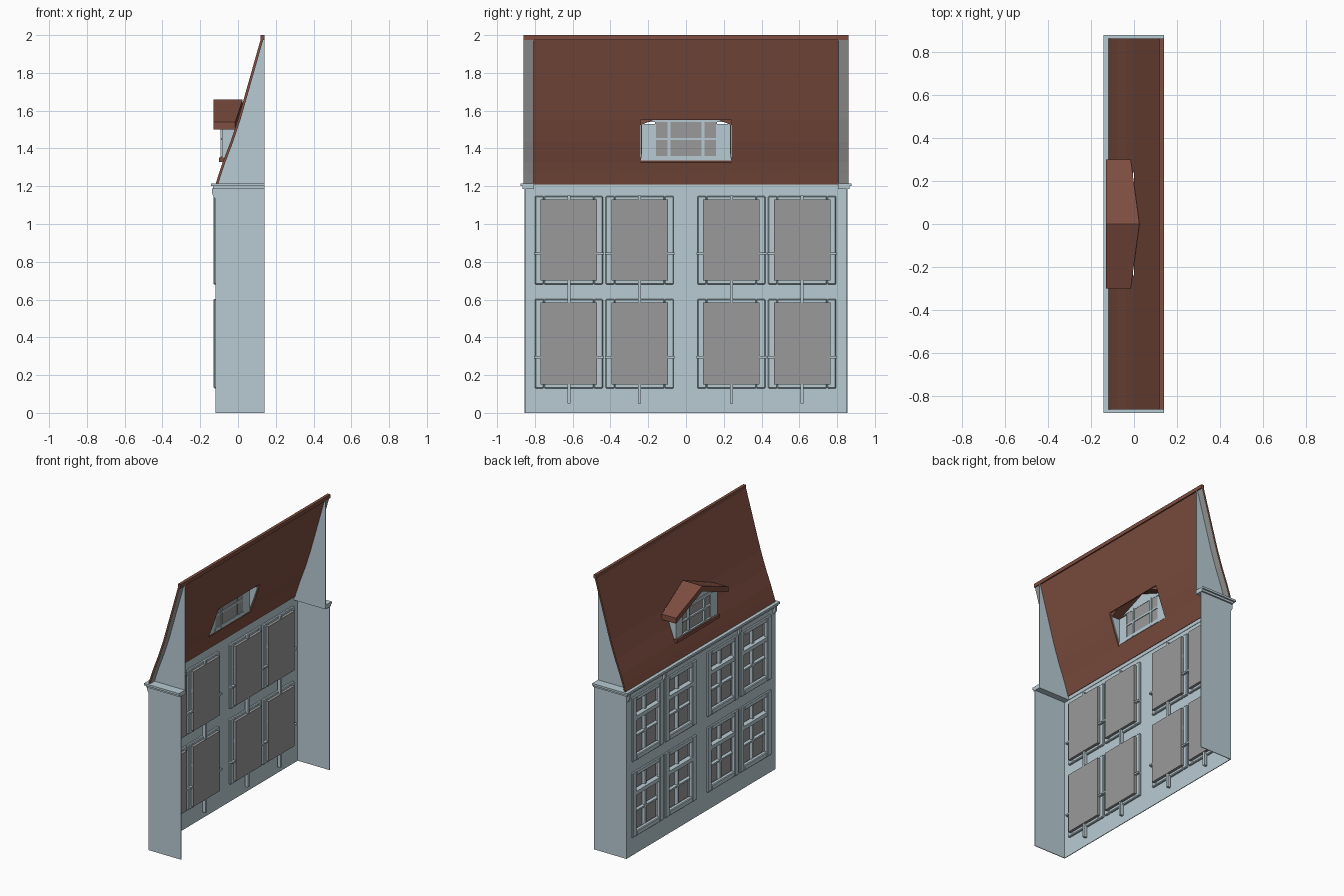
import bpy, bmesh
from mathutils import Vector

if "Cube" in bpy.data.objects:
    bpy.data.objects.remove(bpy.data.objects["Cube"])


def material(name, rgb):
    m = bpy.data.materials.new(name)
    m.diffuse_color = (*rgb, 1)
    m.use_nodes = True
    m.node_tree.nodes["Principled BSDF"].inputs["Base Color"].default_value = m.diffuse_color
    return m


BLUE = material("pale blue plaster", (0.48, 0.60, 0.65))
BROWN = material("red brown tile", (0.21, 0.076, 0.051))
GREY = material("grey glass", (0.32, 0.32, 0.32))


def finish(name, bm, mat, thick=0.0, fix=True):
    if fix:
        bmesh.ops.recalc_face_normals(bm, faces=bm.faces)
    me = bpy.data.meshes.new(name)
    bm.to_mesh(me)
    bm.free()
    me.materials.append(mat)
    ob = bpy.data.objects.new(name, me)
    bpy.context.collection.objects.link(ob)
    if thick:
        s = ob.modifiers.new("thickness", 'SOLIDIFY')
        s.thickness = thick
        s.offset = -1
    return ob


def add_box(bm, x0, x1, y0, y1, z0, z1):
    vs = bmesh.ops.create_cube(bm, size=1)["verts"]
    for v in vs:
        v.co = Vector(((x0 + x1) / 2 + v.co.x * (x1 - x0),
                       (y0 + y1) / 2 + v.co.y * (y1 - y0),
                       (z0 + z1) / 2 + v.co.z * (z1 - z0)))
    return vs


def boxes(name, mat, *dims):
    bm = bmesh.new()
    for d in dims:
        add_box(bm, *d)
    return finish(name, bm, mat)


def prism(name, mat, pts, step):
    """Closed polygon pushed along the vector step."""
    bm = bmesh.new()
    f = bm.faces.new([bm.verts.new(p) for p in pts])
    r = bmesh.ops.extrude_face_region(bm, geom=[f])
    bmesh.ops.translate(bm, vec=step, verts=[v for v in r["geom"] if isinstance(v, bmesh.types.BMVert)])
    return finish(name, bm, mat)


def sheet(name, mat, ys, profile, skip, thick):
    """Sheet facing -x: profile of (x, z) points along y cuts, with cells left out."""
    bm = bmesh.new()
    g = [[bm.verts.new((x, y, z)) for x, z in profile] for y in ys]
    for i in range(len(ys) - 1):
        for j in range(len(profile) - 1):
            if not skip(i, j):
                bm.faces.new((g[i][j], g[i][j + 1], g[i + 1][j + 1], g[i + 1][j]))
    bmesh.ops.delete(bm, geom=[v for v in bm.verts if not v.link_faces], context='VERTS')
    return finish(name, bm, mat, thick, fix=False)


# Facade with eight window openings
cols = [-0.62, -0.245, 0.24, 0.615]
rows = [(0.15, 0.585), (0.70, 1.13)]
ys = [-0.855] + [c + s for c in cols for s in (-0.15, 0.15)] + [0.855]
zs = [0, 0.15, 0.585, 0.70, 1.13, 1.2]
sheet("facade_wall", BLUE, ys, [(-0.12, z) for z in zs],
      lambda i, j: i % 2 == 1 and j % 2 == 1, 0.005)

# Side walls
for s, n in ((-1, "left"), (1, "right")):
    boxes(n + "_side_wall", BLUE, (-0.12, 0.14, *sorted((s * 0.85, s * 0.855)), 0, 1.2))

# Windows: recessed box, frame and glazing bars
for r, (z0, z1) in enumerate(rows):
    for c, y in enumerate(cols):
        tag = f"_{r + 1}_{c + 1}"
        a, b = y - 0.15, y + 0.15
        bm = bmesh.new()
        add_box(bm, -0.118, -0.08, a, b, z0, z1)
        bm.normal_update()
        bmesh.ops.delete(bm, geom=[f for f in bm.faces if f.normal.x < -0.9], context='FACES_ONLY')
        finish("window_recess" + tag, bm, GREY, 0.002, fix=False)
        fr = boxes("window_frame" + tag, BLUE,
                   (-0.13, -0.10, a - 0.03, a + 0.018, z0 - 0.02, z1 + 0.018),
                   (-0.13, -0.10, b - 0.018, b + 0.03, z0 - 0.02, z1 + 0.018),
                   (-0.13, -0.10, a + 0.018, b - 0.018, z0 - 0.02, z0 + 0.018),
                   (-0.13, -0.10, a + 0.018, b - 0.018, z1 - 0.018, z1 + 0.018))
        bv = fr.modifiers.new("soft edges", 'BEVEL')
        bv.width, bv.segments = 0.005, 1
        h = (z1 - z0) / 3
        boxes("glazing_bars" + tag, BLUE,
              (-0.108, -0.083, y - 0.008, y + 0.008, z0 - 0.10, z1 + 0.02),
              (-0.108, -0.083, y - 0.185, y + 0.185, z0 + h - 0.006, z0 + h + 0.006),
              (-0.128, -0.09, a, b, z0 + 2 * h - 0.014, z0 + 2 * h + 0.014))


# Cornice in two steps around three sides
def cornice(name, x, y, z0, z1):
    pts = [(0.14, -y), (x, -y), (x, y), (0.14, y), (0.14, 0.805), (-0.112, 0.805), (-0.112, -0.805), (0.14, -0.805)]
    prism(name, BLUE, [(p, q, z0) for p, q in pts], (0, 0, z1 - z0))


cornice("cornice_lower", -0.132, 0.866, 1.185, 1.2)
cornice("cornice_upper", -0.142, 0.877, 1.2, 1.215)

# Brackets under the cornice
for y in (-0.84, -0.43, 0.43, 0.84):
    pts = [(-0.115, 1.187), (-0.138, 1.187), (-0.138, 1.165), (-0.13, 1.145), (-0.115, 1.13)]
    prism("cornice_bracket", BLUE, [(x, y - 0.01, z) for x, z in pts], (0, 0.02, 0))

# Main roof, flared at the eaves, with the dormer opening
prof = [(-0.118, 1.213), (-0.102, 1.265), (-0.08, 1.33), (-0.04, 1.435),
        (0.0, 1.555), (0.03, 1.66), (0.122, 1.985)]
sheet("main_roof", BROWN, [-0.86, -0.24, 0.24, 0.86], prof,
      lambda i, j: i == 1 and j in (2, 3), 0.012)
boxes("ridge_cap", BROWN, (0.118, 0.14, -0.86, 0.86, 1.973, 2.0))

# Gable walls set in from the roof ends, grey soffits under the overhang
inner = [(x + 0.013, z) for x, z in prof]
for s in (-1, 1):
    pts = inner + [(0.14, 1.98), (0.14, 1.2), (-0.1, 1.2)]
    prism("gable_wall", BLUE, [(x, s * 0.81, z) for x, z in pts], (0, -s * 0.005, 0))
    sheet("roof_soffit", GREY, sorted((s * 0.811, s * 0.858)),
          [(x + 0.011, z) for x, z in prof], lambda i, j: False, 0.003)

# Dormer roof: two sloping slabs, cut back to the main roof
for s in (-1, 1):
    bm = bmesh.new()
    bot = [(-0.13, 0, 1.62), (0.025, 0, 1.62), (-0.015, s * 0.3, 1.50), (-0.13, s * 0.3, 1.50)]
    lo = [bm.verts.new(p) for p in bot]
    hi = [bm.verts.new((x, y, z + 0.04)) for x, y, z in bot]
    bm.faces.new(lo)
    bm.faces.new(hi)
    for i in range(4):
        k = (i + 1) % 4
        bm.faces.new((lo[i], lo[k], hi[k], hi[i]))
    finish("dormer_roof_slope", bm, BROWN)

# Dormer walls
for s in (-1, 1):
    pts = [(-0.085, 1.335), (-0.085, 1.528), (-0.005, 1.528), (-0.036, 1.435), (-0.076, 1.335)]
    prism("dormer_cheek", BLUE, [(x, s * 0.238, z) for x, z in pts], (0, -s * 0.006, 0))
    boxes("dormer_post", BLUE, (-0.085, -0.07, *sorted((s * 0.16, s * 0.238)), 1.335, 1.53))
prism("dormer_gable", BLUE, [(-0.085, -0.2, 1.54), (-0.085, 0.2, 1.54), (-0.085, 0, 1.62)], (0.015, 0, 0))

# Dormer window
boxes("dormer_glass", GREY, (-0.076, -0.072, -0.162, 0.162, 1.335, 1.55))
boxes("dormer_bars", BLUE,
      *[(-0.092, -0.066, y - 0.007, y + 0.007, 1.34, 1.55) for y in (-0.09, 0.09)],
      (-0.09, -0.067, -0.16, 0.16, 1.444, 1.456),
      (-0.09, -0.067, -0.165, 0.165, 1.335, 1.36),
      (-0.09, -0.074, -0.165, 0.165, 1.528, 1.55))
boxes("dormer_sill", BROWN, (-0.10, -0.072, -0.245, 0.245, 1.328, 1.352))
